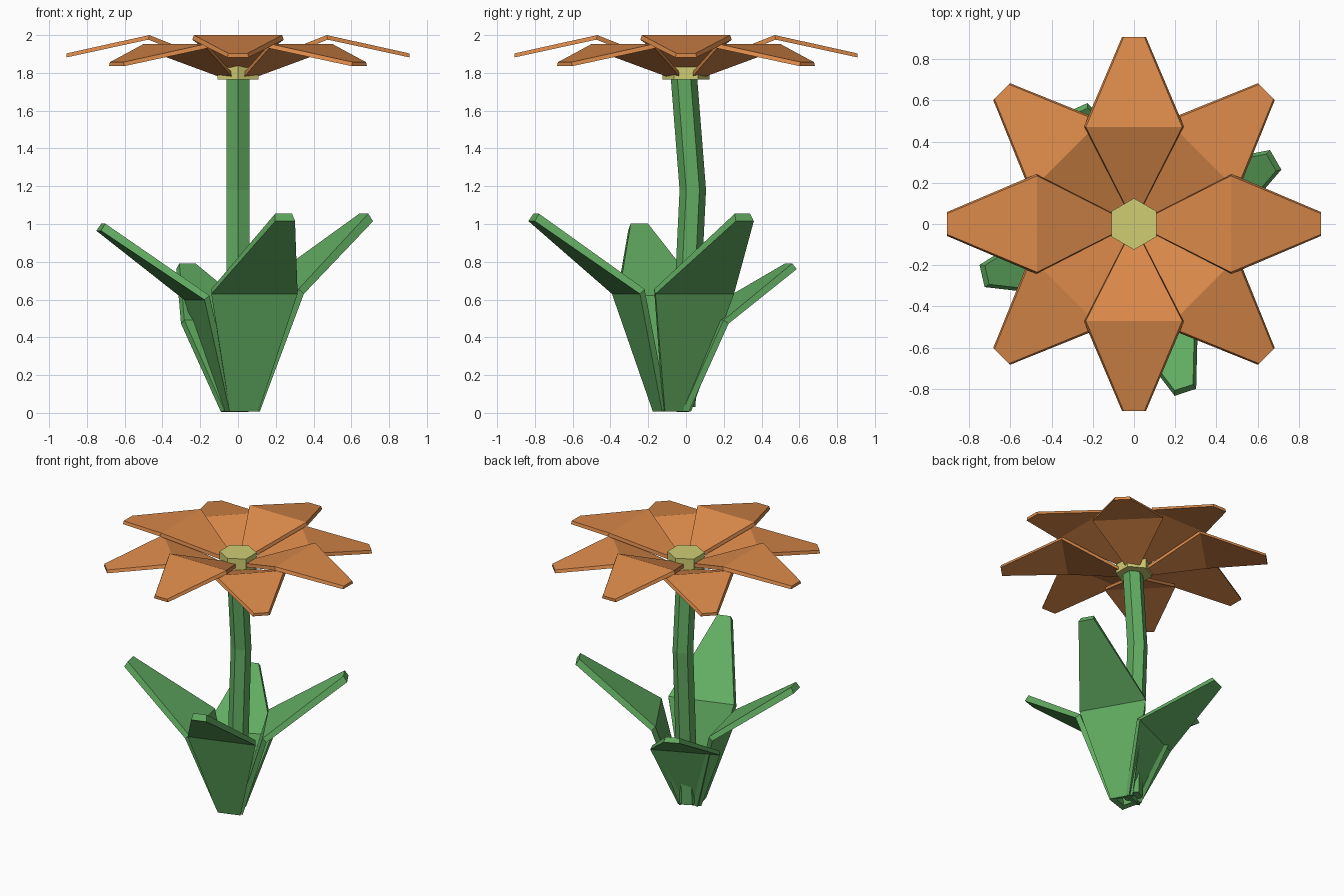
import bpy, bmesh, math
from mathutils import Matrix, Vector

if "Cube" in bpy.data.objects:
    bpy.data.objects.remove(bpy.data.objects["Cube"])


def material(name, rgb):
    m = bpy.data.materials.new(name)
    m.diffuse_color = (*rgb, 1)
    m.use_nodes = True
    m.node_tree.nodes["Principled BSDF"].inputs["Base Color"].default_value = m.diffuse_color
    return m


ORANGE = material("petal orange", (0.70, 0.25, 0.068))
GREEN = material("leaf green", (0.12, 0.41, 0.12))
YELLOW = material("pollen yellow", (0.63, 0.61, 0.17))


def finish(name, bm, mat):
    bmesh.ops.recalc_face_normals(bm, faces=bm.faces)
    mesh = bpy.data.meshes.new(name)
    bm.to_mesh(mesh)
    bm.free()
    mesh.materials.append(mat)
    obj = bpy.data.objects.new(name, mesh)
    bpy.context.collection.objects.link(obj)
    return obj


def loft(name, rings, mat):
    """Closed solid through a list of equal-length rings of points."""
    bm = bmesh.new()
    rows = [[bm.verts.new(p) for p in ring] for ring in rings]
    n = len(rows[0])
    for a, b in zip(rows, rows[1:]):
        for i in range(n):
            j = (i + 1) % n
            bm.faces.new((a[i], a[j], b[j], b[i]))
    bm.faces.new(rows[0][::-1])
    bm.faces.new(rows[-1])
    return finish(name, bm, mat)


def blade(name, lower, upper, widths, angle, origin, mat):
    """Folded plate: lower and upper (radius, z) profiles with half widths."""
    rot = Matrix.Translation(Vector(origin)) @ Matrix.Rotation(math.radians(angle), 4, 'Z')
    rings = []
    for (r0, z0), (r1, z1), w in zip(lower, upper, widths):
        w1 = w - 0.008
        ring = [(r0, -w, z0), (r0, w, z0), (r1, w1, z1), (r1, -w1, z1)]
        rings.append([rot @ Vector(p) for p in ring])
    return loft(name, rings, mat)


def hexagon(radius, y, z):
    """Level hexagon with corners towards front and back."""
    return [(radius * math.sin(k * math.pi / 3),
             y + radius * math.cos(k * math.pi / 3), z) for k in range(6)]


# Bent stem and flower centre
loft("stem", [hexagon(0.07, y, z) for y, z in ((-0.02, 0.03), (0.036, 1.18), (-0.012, 1.79))], GREEN)
loft("flower_centre", [hexagon(0.125, 0, z) for z in (1.765, 1.895)], YELLOW)

# Two alternating rings of four petals, the diagonal ring set lower
petal_under = [(0.10, 1.828), (0.475, 1.976), (0.908, 1.882)]
petal_top = [(0.09, 1.850), (0.470, 2.0), (0.908, 1.903)]
for i in range(8):
    drop = -0.046 if i % 2 else 0
    blade(f"petal_{i + 1}", petal_under, petal_top, (0.05, 0.242, 0.058),
          i * 45, (0, 0, drop), ORANGE)

# Four folded leaves: direction, reach and height scale
leaf_outer = [(0.075, 0.008), (0.25, 0.63), (0.775, 1.015)]
leaf_inner = [(0.040, 0.016), (0.222, 0.655), (0.750, 1.055)]
for i, (angle, reach, height) in enumerate(((-72, 1, 1), (30, 1.01, 1),
                                            (193, 0.99, 0.95), (114, 0.91, 0.75))):
    outer = [(r * reach, z * height) for r, z in leaf_outer]
    inner = [(r * reach, z * height) for r, z in leaf_inner]
    blade(f"leaf_{i + 1}", outer, inner, (0.08, 0.24, 0.055),
          angle, (0.01, -0.08, 0), GREEN)
